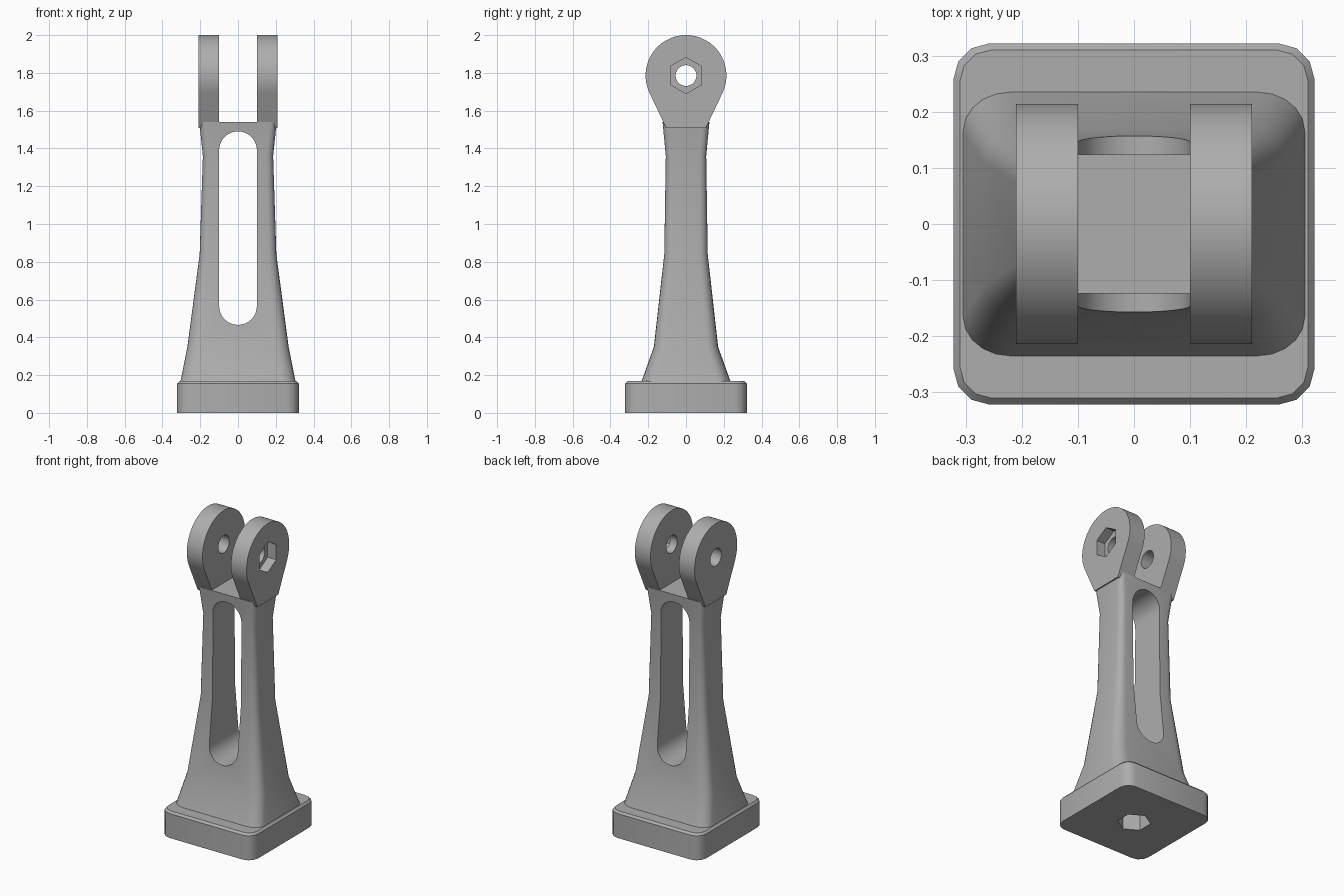
import bpy, bmesh, math
from mathutils import Matrix

if "Cube" in bpy.data.objects:
    bpy.data.objects.remove(bpy.data.objects["Cube"])

grey = bpy.data.materials.new("plain grey")
grey.diffuse_color = (0.42, 0.42, 0.42, 1)
grey.use_nodes = True
grey.node_tree.nodes["Principled BSDF"].inputs["Base Color"].default_value = grey.diffuse_color


def loft(name, rings):
    """Solid skinned through closed rings that share one point count."""
    bm = bmesh.new()
    loops = [[bm.verts.new(p) for p in ring] for ring in rings]
    n = len(loops[0])
    for a, b in zip(loops, loops[1:]):
        for i in range(n):
            j = (i + 1) % n
            bm.faces.new((a[i], a[j], b[j], b[i]))
    bm.faces.new(loops[0][::-1])
    bm.faces.new(loops[-1])
    bmesh.ops.recalc_face_normals(bm, faces=bm.faces)
    mesh = bpy.data.meshes.new(name)
    bm.to_mesh(mesh)
    bm.free()
    obj = bpy.data.objects.new(name, mesh)
    bpy.context.collection.objects.link(obj)
    mesh.materials.append(grey)
    return obj


def rounded_ring(z, hx, hy, rx, ry, seg):
    """Rounded rectangle at height z."""
    ring = []
    for k, (sx, sy) in enumerate([(1, 1), (-1, 1), (-1, -1), (1, -1)]):
        for i in range(seg + 1):
            a = math.pi / 2 * (k + i / seg)
            ring.append((sx * (hx - rx) + rx * math.cos(a),
                         sy * (hy - ry) + ry * math.sin(a), z))
    return ring


def arc(cx, cy, r, start, end, seg):
    return [(cx + r * math.cos(math.radians(start + (end - start) * i / seg)),
             cy + r * math.sin(math.radians(start + (end - start) * i / seg)))
            for i in range(seg + 1)]


def along_x(name, outline, x0, x1):
    return loft(name, [[(x, y, z) for y, z in outline] for x in (x0, x1)])


def cut(obj, cutter):
    mod = obj.modifiers.new("cut", "BOOLEAN")
    mod.operation = "DIFFERENCE"
    mod.solver = "EXACT"
    mod.object = cutter
    bpy.context.view_layer.objects.active = obj
    bpy.ops.object.modifier_apply(modifier=mod.name)
    bpy.data.objects.remove(cutter)


def finish(obj, angle):
    bpy.ops.object.select_all(action="DESELECT")
    obj.select_set(True)
    bpy.context.view_layer.objects.active = obj
    bpy.ops.object.shade_smooth_by_angle(angle=math.radians(angle))


# Base block with chamfered top and hexagonal nut pocket underneath
base = loft("base", [rounded_ring(0, 0.322, 0.322, 0.065, 0.065, 3),
                     rounded_ring(0.155, 0.322, 0.322, 0.065, 0.065, 3),
                     rounded_ring(0.168, 0.31, 0.31, 0.055, 0.055, 3)])
hexagon = arc(0, 0, 0.097, 90, 390, 5)
cut(base, loft("pocket", [[(x, y, z) for x, y in hexagon] for z in (-0.1, 0.11)]))
finish(base, 35)

# Flared column: height, half width, half depth, corner radii
sections = [(0.16, 0.306, 0.238, 0.085, 0.07), (0.35, 0.268, 0.17, 0.07, 0.06),
            (0.84, 0.203, 0.115, 0.045, 0.045), (1.36, 0.186, 0.107, 0.035, 0.035),
            (1.54, 0.205, 0.124, 0.035, 0.035)]
column = loft("column", [rounded_ring(*s, 5) for s in sections])
slot = arc(0, 1.39, 0.1, 0, 180, 20) + arc(0, 0.566, 0.1, 180, 360, 20)
cut(column, loft("slot", [[(x, y, z) for x, z in slot] for y in (-0.5, 0.5)]))
finish(column, 40)

# Fork lugs: round eyes tapering down to the column, bored through
PIVOT = 1.786
eye = arc(0, PIVOT, 0.214, -25, 205, 48) + [(-0.105, 1.508), (0.105, 1.508)]
for side, x0, x1 in (("left", -0.21, -0.1), ("right", 0.1, 0.21)):
    lug = along_x(side + "_lug", eye, x0, x1)
    cut(lug, along_x("bore", arc(0, PIVOT, 0.055, 0, 350, 35), x0 - 0.1, x1 + 0.1))
    if side == "right":
        # nut recess on the outer face
        cut(lug, along_x("recess", arc(0, PIVOT, 0.096, 90, 390, 5), 0.15, 0.3))
    finish(lug, 30)
